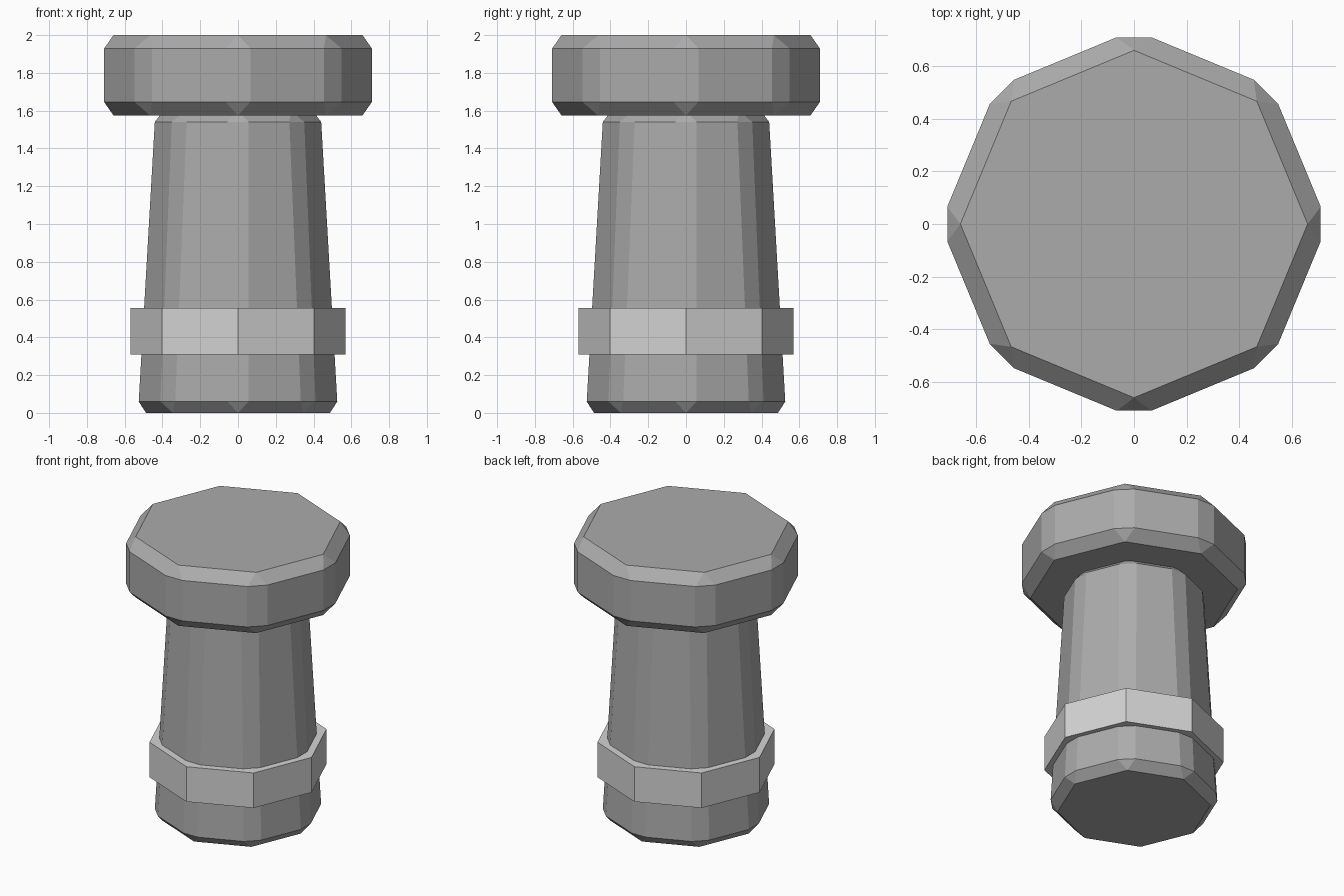
import bpy
import bmesh
from mathutils import Matrix

cube = bpy.data.objects.get("Cube")
if cube:
    bpy.data.objects.remove(cube, do_unlink=True)


def make_material(name, value):
    mat = bpy.data.materials.new(name)
    mat.use_nodes = True
    color = (value, value, value, 1)
    mat.diffuse_color = color
    mat.node_tree.nodes["Principled BSDF"].inputs["Base Color"].default_value = color
    return mat


def octagon_part(name, mat, r_bottom, r_top, z_bottom, z_top, bevel=0):
    """Eight-sided drum with corners on the axes and optional flat chamfers."""
    bm = bmesh.new()
    bmesh.ops.create_cone(
        bm, cap_ends=True, segments=8, radius1=r_bottom, radius2=r_top,
        depth=z_top - z_bottom,
        matrix=Matrix.Translation((0, 0, (z_bottom + z_top) / 2)))
    mesh = bpy.data.meshes.new(name)
    bm.to_mesh(mesh)
    bm.free()
    mesh.materials.append(mat)
    obj = bpy.data.objects.new(name, mesh)
    bpy.context.collection.objects.link(obj)
    if bevel:
        mod = obj.modifiers.new("chamfer", 'BEVEL')
        mod.width = bevel
        mod.segments = 1
        mod.limit_method = 'ANGLE'
    return obj


grey = make_material("mid_grey", 0.41)
light = make_material("light_grey", 0.65)

# Tapered shaft, collar around its foot, and wide head
octagon_part("shaft", grey, 0.552, 0.46, 0, 1.6, bevel=0.06)
octagon_part("collar", light, 0.57, 0.57, 0.31, 0.555)
octagon_part("head", grey, 0.736, 0.736, 1.575, 2, bevel=0.071)
